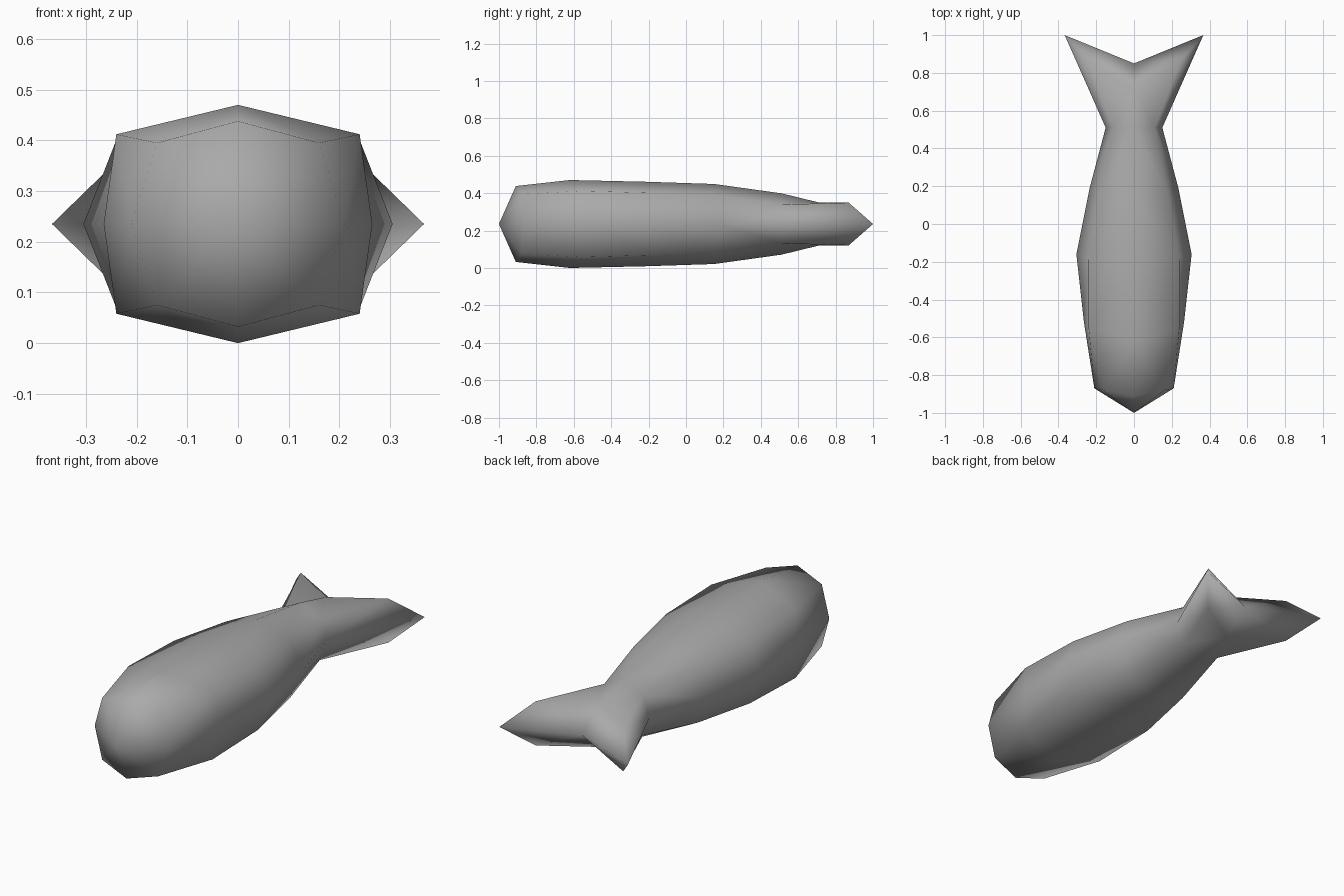
import bpy
import bmesh

cube = bpy.data.objects.get("Cube")
if cube:
    bpy.data.objects.remove(cube, do_unlink=True)

MID_HEIGHT = 0.235

# Quarter sections from head to tail: side, shoulder and ridge points,
# measured from the body's centre line
NOSE = (0, -1, 0)
SECTIONS = [
    [(0.21, -0.87, 0), (0.16, -0.88, 0.16), (0, -0.91, 0.203)],      # head
    [(0.265, -0.52, 0), (0.24, -0.55, 0.177), (0, -0.62, 0.235)],    # cheeks
    [(0.305, -0.16, 0), (0.24, -0.18, 0.166), (0, -0.22, 0.226)],    # belly
    [(0.235, 0.19, 0), (0.18, 0.16, 0.152), (0, 0.15, 0.214)],       # flank
    [(0.15, 0.51, 0), (0.11, 0.51, 0.104), (0, 0.51, 0.164)],        # tail root
    [(0.367, 1, 0), (0.25, 0.87, 0.114), (0, 0.715, 0.114)],         # tail fin
]
NOTCH = (0, 0.85, 0)

# Body colour
grey = bpy.data.materials.new("body_grey")
grey.use_nodes = True
colour = (0.4, 0.4, 0.4, 1)
grey.diffuse_color = colour
grey.node_tree.nodes["Principled BSDF"].inputs["Base Color"].default_value = colour

# Loft one quarter of the fish, closed by the nose and the tail notch
bm = bmesh.new()
rings = [[bm.verts.new(p) for p in section] for section in SECTIONS]
for a, b in zip(rings, rings[1:]):
    for i in range(len(a) - 1):
        bm.faces.new((a[i], b[i], b[i + 1], a[i + 1]))
bm.faces.new([bm.verts.new(NOSE)] + rings[0])
bm.faces.new([bm.verts.new(NOTCH)] + rings[-1][::-1])
for face in bm.faces:
    face.smooth = True
mesh = bpy.data.meshes.new("fish_body")
bm.to_mesh(mesh)
bm.free()
mesh.materials.append(grey)

# Mirror the quarter left to right and top to bottom
fish = bpy.data.objects.new("fish_body", mesh)
fish.location.z = MID_HEIGHT
bpy.context.collection.objects.link(fish)
mirror = fish.modifiers.new("mirror", 'MIRROR')
mirror.use_axis = (True, False, True)
mirror.use_clip = True
mirror.merge_threshold = 0.001
